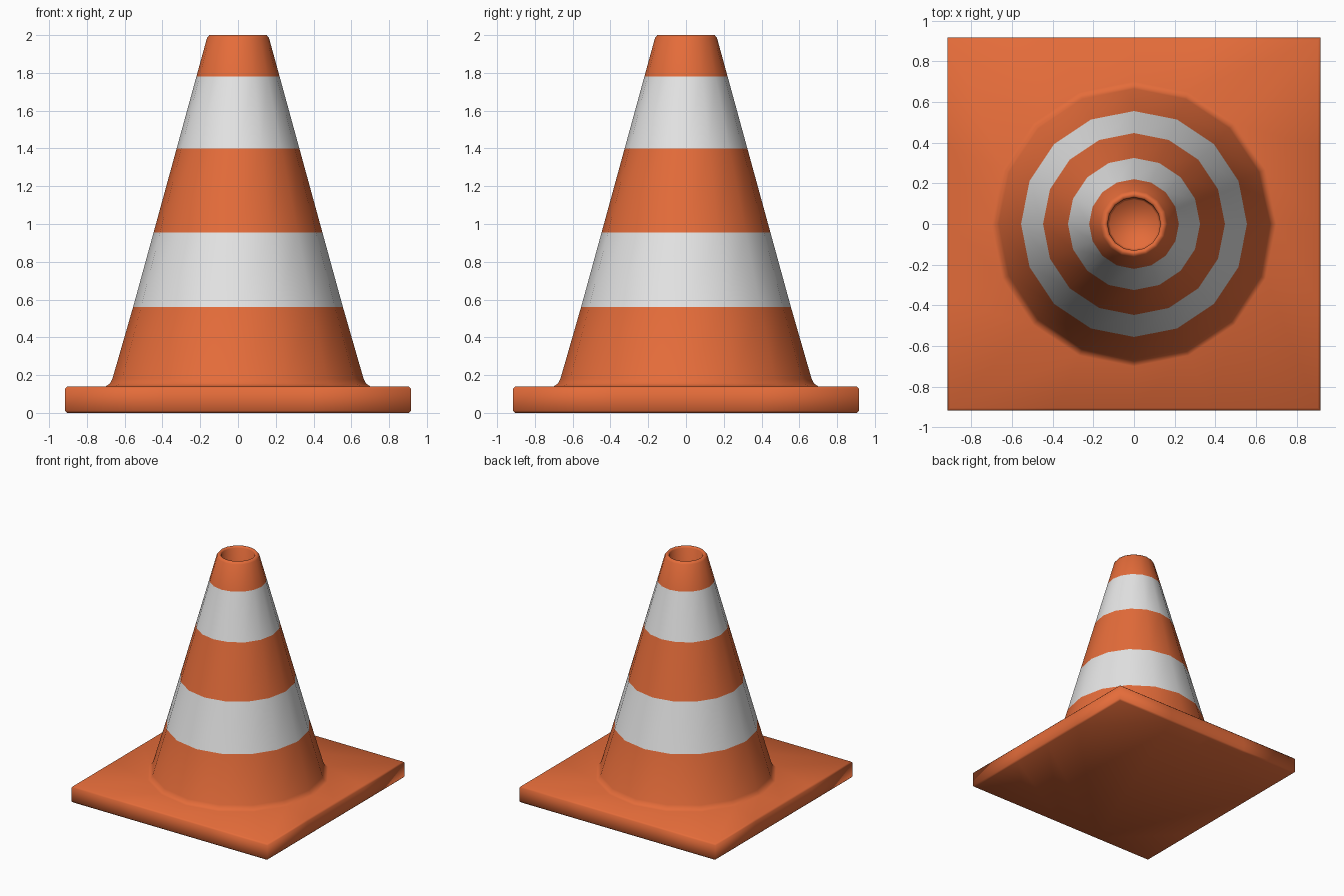
import bpy
import bmesh
from math import cos, sin, pi

cube = bpy.data.objects.get("Cube")
if cube:
    bpy.data.objects.remove(cube, do_unlink=True)

SIDES = 16


def make_material(name, color):
    mat = bpy.data.materials.new(name)
    mat.use_nodes = True
    mat.diffuse_color = color
    bsdf = mat.node_tree.nodes["Principled BSDF"]
    bsdf.inputs["Base Color"].default_value = color
    bsdf.inputs["Roughness"].default_value = 0.6
    return mat


orange = make_material("orange_plastic", (0.78, 0.15, 0.042, 1))
white = make_material("reflective_white", (0.78, 0.78, 0.78, 1))


def ring(bm, radius, z, square=False):
    """Loop of vertices, either round or pushed out onto a square."""
    verts = []
    for i in range(SIDES):
        a = 2 * pi * i / SIDES
        x, y = cos(a), sin(a)
        k = radius / max(abs(x), abs(y)) if square else radius
        verts.append(bm.verts.new((x * k, y * k, z)))
    return verts


def cone_radius(z):
    return 0.16 + (2.0 - z) * 0.2746


# Square base plate with softened top and bottom rims
base_profile = [(0.905, 0), (0.917, 0.012), (0.917, 0.128), (0.905, 0.14)]
# Flared foot where the cone meets the plate
foot_profile = [(0.70, 0.141), (0.678, 0.155), (0.665, 0.18)]
# Stripe borders up the cone wall
stripe_heights = [0.56, 0.955, 1.40, 1.78]
wall_profile = [(cone_radius(z), z) for z in stripe_heights + [1.985]]
# Rounded lip, then down inside the open tip
tip_profile = [(0.152, 2.0), (0.137, 2.0), (0.13, 1.99),
               (0.13, 1.72), (0.12, 1.70)]

bm = bmesh.new()
loops = [ring(bm, r, z, True) for r, z in base_profile]
loops += [ring(bm, r, z) for r, z in foot_profile + wall_profile + tip_profile]

# Skin neighbouring loops and close both ends
for low, high in zip(loops, loops[1:]):
    for i in range(SIDES):
        j = (i + 1) % SIDES
        bm.faces.new((low[i], low[j], high[j], high[i]))
bm.faces.new(list(reversed(loops[0])))
bm.faces.new(loops[-1])

# White reflective bands between alternate stripe borders, outer wall only
for face in bm.faces:
    z = face.calc_center_median().z
    outside = face.normal.z >= 0
    in_band = 0.56 < z < 0.955 or 1.40 < z < 1.78
    face.normal_update()
    c = face.calc_center_median()
    outside = (c.x ** 2 + c.y ** 2) > 0.15 ** 2
    face.material_index = 1 if in_band and outside else 0
    face.smooth = True

mesh = bpy.data.meshes.new("cone_body")
bm.to_mesh(mesh)
bm.free()
mesh.materials.append(orange)
mesh.materials.append(white)
cone = bpy.data.objects.new("cone_body", mesh)
bpy.context.collection.objects.link(cone)
